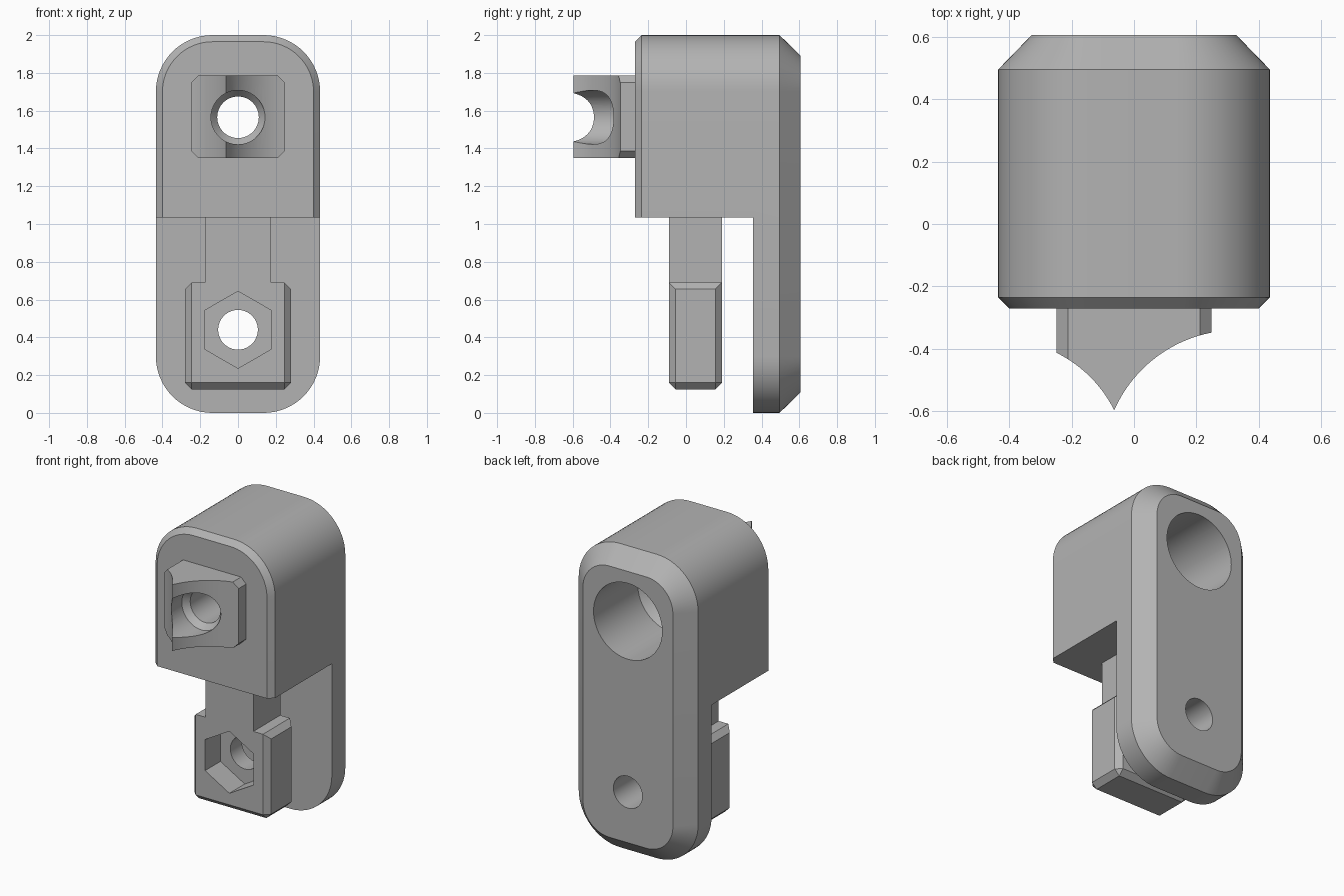
import bpy, bmesh, math

if "Cube" in bpy.data.objects:
    bpy.data.objects.remove(bpy.data.objects["Cube"])

grey = bpy.data.materials.new("plain grey")
grey.use_nodes = True
colour = (0.45, 0.45, 0.45, 1)
grey.diffuse_color = colour
grey.node_tree.nodes["Principled BSDF"].inputs["Base Color"].default_value = colour


def to_object(name, bm):
    bmesh.ops.recalc_face_normals(bm, faces=bm.faces[:])
    mesh = bpy.data.meshes.new(name)
    bm.to_mesh(mesh)
    bm.free()
    mesh.materials.append(grey)
    obj = bpy.data.objects.new(name, mesh)
    bpy.context.collection.objects.link(obj)
    return obj


def loft(name, rings):
    """Solid through rings of equal point count, capped at both ends."""
    bm = bmesh.new()
    loops = [[bm.verts.new(p) for p in ring] for ring in rings]
    n = len(loops[0])
    for a, b in zip(loops, loops[1:]):
        for i in range(n):
            j = (i + 1) % n
            bm.faces.new((a[i], a[j], b[j], b[i]))
    bm.faces.new(loops[0])
    bm.faces.new(loops[-1])
    return to_object(name, bm)


def circle(r, n):
    steps = [2 * math.pi * i / n for i in range(n)]
    return [(r * math.sin(a), r * math.cos(a)) for a in steps]


def lathe_y(name, profile, z, n=64):
    """Round solid about a front-to-back axis from (y, radius) pairs."""
    return loft(name, [[(u, y, z + v) for u, v in circle(r, n)] for y, r in profile])


def column(name, x, y, r):
    return loft(name, [[(x + u, y + v, z) for u, v in circle(r, 128)] for z in (1, 2.1)])


def rounded_ring(y, w, h, r, zc, steps):
    """Rectangle of half sizes w, h with rounded (or cut) corners."""
    ring = []
    for k, (sx, sz) in enumerate([(1, 1), (-1, 1), (-1, -1), (1, -1)]):
        for i in range(steps + 1):
            a = math.pi / 2 * (k + i / steps)
            ring.append((sx * (w - r) + r * math.cos(a), y,
                         zc + sz * (h - r) + r * math.sin(a)))
    return ring


def box(name, x, y, z, bevel=0, keep=None):
    bm = bmesh.new()
    bmesh.ops.create_cube(bm, size=1)
    for v in bm.verts:
        for axis, span in enumerate((x, y, z)):
            v.co[axis] = span[0] if v.co[axis] < 0 else span[1]
    if bevel:
        edges = [e for e in bm.edges if not keep(e)]
        bmesh.ops.bevel(bm, geom=edges, offset=bevel, segments=1,
                        affect='EDGES', clamp_overlap=True)
    return to_object(name, bm)


def combine(obj, other, operation='DIFFERENCE'):
    mod = obj.modifiers.new(operation, 'BOOLEAN')
    mod.operation, mod.solver, mod.object = operation, 'EXACT', other
    bpy.context.view_layer.objects.active = obj
    bpy.ops.object.modifier_apply(modifier=mod.name)


# Main body: rounded slab with chamfered front and back, cut away below
body = loft("body", [rounded_ring(y, 0.435 - d, 1 - d, 0.3 - d, 1, 16)
                     for y, d in ((-0.27, 0.035), (-0.235, 0), (0.495, 0), (0.605, 0.107))])
undercut = box("undercut", (-1, 1), (-1, 0.355), (-1, 1.035))
combine(body, undercut)

# Saddle: block with cut corners and two hollow flanks meeting in a ridge
saddle = loft("saddle", [rounded_ring(y, 0.248, 0.218, 0.037, 1.567, 1) for y in (-0.7, -0.27)])
flanks = [column("left_flank", 0.33, -0.77, 0.43), column("right_flank", -0.43, -0.78, 0.41)]
for flank in flanks:
    combine(saddle, flank)


# Nut holder: chamfered block hanging on a straight stem
def top_long_edge(e):
    return all(v.co.z > 0.6 for v in e.verts) and e.verts[0].co.y == e.verts[1].co.y


nut_holder = box("nut_holder", (-0.28, 0.28), (-0.09, 0.19), (0.125, 0.69), 0.035, top_long_edge)
stem = box("stem", (-0.175, 0.175), (-0.09, 0.19), (0.6, 1.035))
combine(nut_holder, stem, 'UNION')

# Stepped upper bore, lower bolt hole and hexagonal nut pocket
bore = lathe_y("bore", [(-0.8, 0.143), (-0.38, 0.143), (-0.34, 0.11), (0, 0.11),
                        (0.145, 0.25), (0.8, 0.25)], 1.565)
bolt_hole = lathe_y("bolt_hole", [(-0.8, 0.105), (0.8, 0.105)], 0.44)
nut_pocket = lathe_y("nut_pocket", [(-0.8, 0.204), (0.07, 0.204)], 0.44, 6)
for part, cutter in ((body, bore), (saddle, bore), (body, bolt_hole),
                     (nut_holder, nut_pocket), (nut_holder, bolt_hole)):
    combine(part, cutter)

for helper in [undercut, stem, bore, bolt_hole, nut_pocket] + flanks:
    bpy.data.objects.remove(helper)

# Smooth round surfaces, crisp edges
for part in (body, saddle, nut_holder):
    bpy.ops.object.select_all(action='DESELECT')
    part.select_set(True)
    bpy.context.view_layer.objects.active = part
    bpy.ops.object.shade_smooth_by_angle(angle=math.radians(25))
